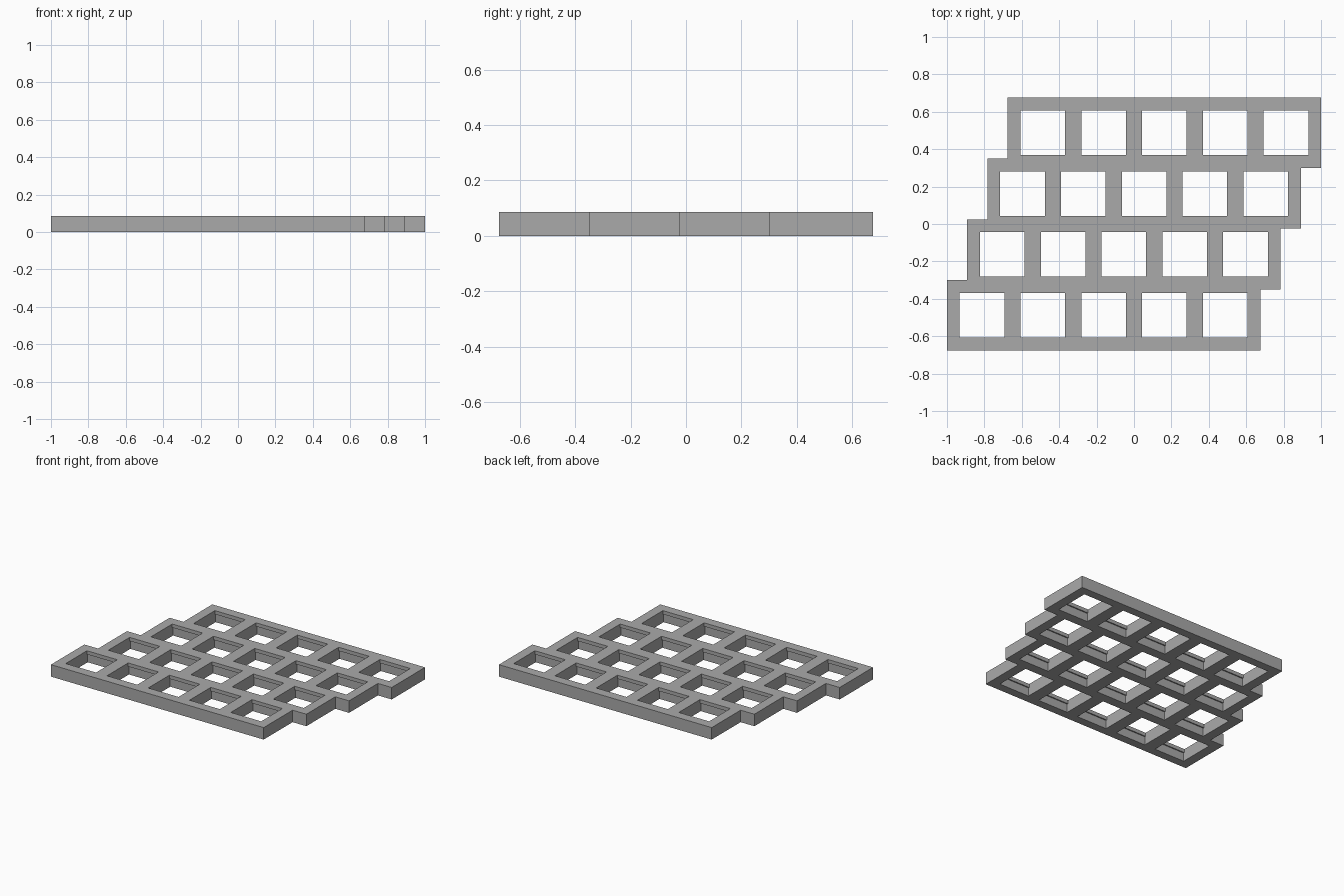
import bpy, bmesh

if "Cube" in bpy.data.objects:
    bpy.data.objects.remove(bpy.data.objects["Cube"])

MM = 2 / 117.25                      # model units per millimetre
PITCH, BLOCK, HOLE = 19.05 * MM, 22 * MM, 14 * MM
HEIGHT, LIP, UNDERCUT = 5 * MM, 1.5 * MM, 0.5 * MM
COLS, ROWS = 5, 4
STAGGER = PITCH / 3


def cell(col, row):
    """Centre of one socket."""
    return ((col - (COLS - 1) / 2) * PITCH + (row - (ROWS - 1) / 2) * STAGGER,
            (row - (ROWS - 1) / 2) * PITCH)


def prism(bm, points, offset):
    """Closed prism from a planar outline."""
    face = bm.faces.new([bm.verts.new(p) for p in points])
    top = bmesh.ops.extrude_face_region(bm, geom=[face])
    verts = [g for g in top["geom"] if isinstance(g, bmesh.types.BMVert)]
    bmesh.ops.translate(bm, verts=verts, vec=offset)


def finish(bm, name):
    bmesh.ops.recalc_face_normals(bm, faces=bm.faces[:])
    mesh = bpy.data.meshes.new(name)
    bm.to_mesh(mesh)
    bm.free()
    obj = bpy.data.objects.new(name, mesh)
    bpy.context.collection.objects.link(obj)
    return obj


# Stepped slab: right side climbs row by row, left side is its half-turn
h = BLOCK / 2
right = []
for row in range(ROWS):
    x, y = cell(COLS - 1, row)
    right += [(x + h, y - h), (x + h, y + (h if row == ROWS - 1 else PITCH - h))]
outline = right + [(-x, -y) for x, y in right]
bm = bmesh.new()
prism(bm, [(x, y, 0) for x, y in outline], (0, 0, HEIGHT))
plate = finish(bm, "socket_plate")

# Socket cutters: square opening, slightly wider in y beneath the top lip
bm = bmesh.new()
a, b = HOLE / 2, HOLE / 2 + UNDERCUT
ledge = HEIGHT - LIP
profile = [(-b, -0.05), (b, -0.05), (b, ledge), (a, ledge),
           (a, HEIGHT + 0.05), (-a, HEIGHT + 0.05), (-a, ledge), (-b, ledge)]
for row in range(ROWS):
    for col in range(COLS):
        cx, cy = cell(col, row)
        prism(bm, [(cx - a, cy + y, z) for y, z in profile], (HOLE, 0, 0))
cutter = finish(bm, "socket_cutter")
cutter.hide_render = True
cutter.hide_viewport = True

cut = plate.modifiers.new("sockets", "BOOLEAN")
cut.operation = "DIFFERENCE"
cut.solver = "EXACT"
cut.object = cutter

grey = bpy.data.materials.new("grey")
grey.diffuse_color = (0.4, 0.4, 0.4, 1)
grey.use_nodes = True
grey.node_tree.nodes["Principled BSDF"].inputs["Base Color"].default_value = grey.diffuse_color
plate.data.materials.append(grey)
cutter.data.materials.append(grey)
